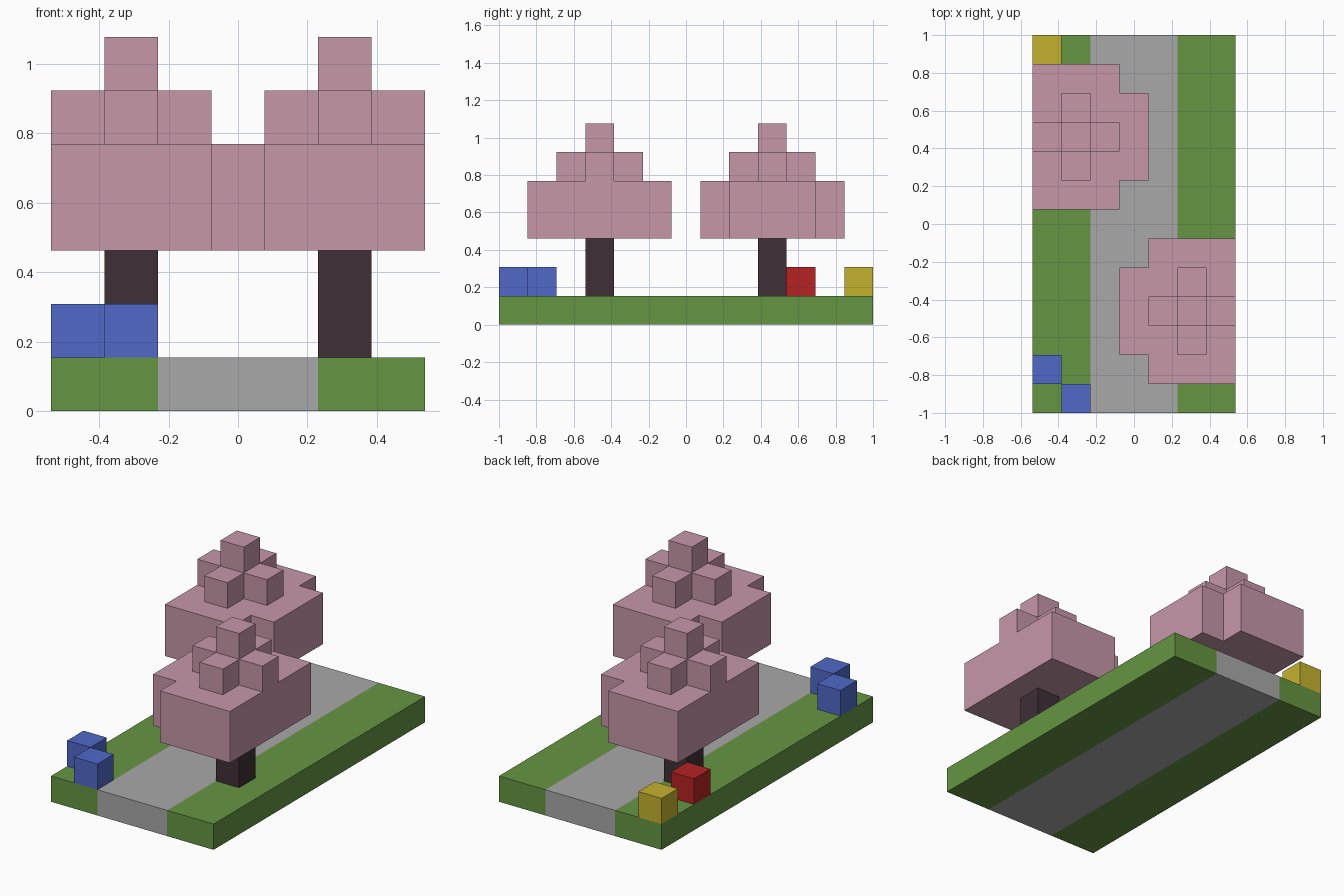
import bpy
import bmesh
from mathutils import Vector

default = bpy.data.objects.get("Cube")
if default:
    bpy.data.objects.remove(default, do_unlink=True)

# Block grid: the park is WIDE x LONG blocks
WIDE, LONG = 7, 13
UNIT = 2 / LONG


def material(name, rgb):
    """Flat material from display-space 0-255 values."""
    linear = [((c / 255 + 0.055) / 1.055) ** 2.4 for c in rgb] + [1]
    mat = bpy.data.materials.new(name)
    mat.use_nodes = True
    mat.diffuse_color = linear
    bsdf = next(n for n in mat.node_tree.nodes if n.type == 'BSDF_PRINCIPLED')
    bsdf.inputs["Base Color"].default_value = linear
    return mat


grass = material("grass green", (101, 149, 66))
paving = material("path grey", (169, 169, 169))
bark = material("dark bark", (62, 47, 55))
blossom = material("blossom pink", (199, 151, 169))
blue = material("flower blue", (80, 105, 200))
yellow = material("flower yellow", (197, 178, 47))
red = material("flower red", (183, 34, 34))


def blocks(name, cells, mats, rule=lambda cell: 0):
    """Join block cells into one closed shell, keeping only outer faces."""
    cells = set(cells)
    bm = bmesh.new()
    for cell in cells:
        centre = Vector(cell) + Vector((0.5, 0.5, 0.5))
        for axis in range(3):
            for sign in (-1, 1):
                n = Vector((0, 0, 0))
                n[axis] = sign
                if tuple(int(a + b) for a, b in zip(cell, n)) in cells:
                    continue
                u = Vector((0, 0, 0))
                u[(axis + 1) % 3] = 1
                v = n.cross(u)
                corners = [-u - v, u - v, u + v, v - u]
                face = bm.faces.new(
                    [bm.verts.new(centre + (n + c) / 2) for c in corners])
                face.material_index = rule(cell)
    bmesh.ops.remove_doubles(bm, verts=bm.verts, dist=0.01)
    bmesh.ops.dissolve_limit(bm, angle_limit=0.02, verts=bm.verts,
                             edges=bm.edges, delimit={'MATERIAL'})
    for vert in bm.verts:
        vert.co = (vert.co - Vector((WIDE / 2, LONG / 2, 0))) * UNIT
    mesh = bpy.data.meshes.new(name)
    bm.to_mesh(mesh)
    bm.free()
    for mat in mats:
        mesh.materials.append(mat)
    obj = bpy.data.objects.new(name, mesh)
    bpy.context.collection.objects.link(obj)
    return obj


def tree(name, tx, ty):
    """Trunk with a stepped crown, trimmed at the edge of the ground."""
    blocks(name + "_trunk", [(tx, ty, z) for z in (1, 2)], [bark])
    crown = [(tx, ty, 6)]
    for dx in range(-2, 3):
        for dy in range(-2, 3):
            x, y = tx + dx, ty + dy
            if not 0 <= x < WIDE:
                continue
            if abs(dx) + abs(dy) < 4:      # broad lower crown, no corners
                crown += [(x, y, 3), (x, y, 4)]
            if abs(dx) + abs(dy) < 2:      # cross-shaped upper crown
                crown.append((x, y, 5))
    blocks(name + "_crown", crown, [blossom])


# Ground slab with a path down the middle
blocks("ground", [(x, y, 0) for x in range(WIDE) for y in range(LONG)],
       [grass, paving], lambda cell: int(2 <= cell[0] <= 4))

# Trees on opposite sides of the path
tree("front_tree", 5, 3)
tree("back_tree", 1, 9)

# Flowers
blocks("blue_flower_outer", [(0, 1, 1)], [blue])
blocks("blue_flower_inner", [(1, 0, 1)], [blue])
blocks("red_flower", [(0, 10, 1)], [red])
blocks("yellow_flower", [(0, 12, 1)], [yellow])
